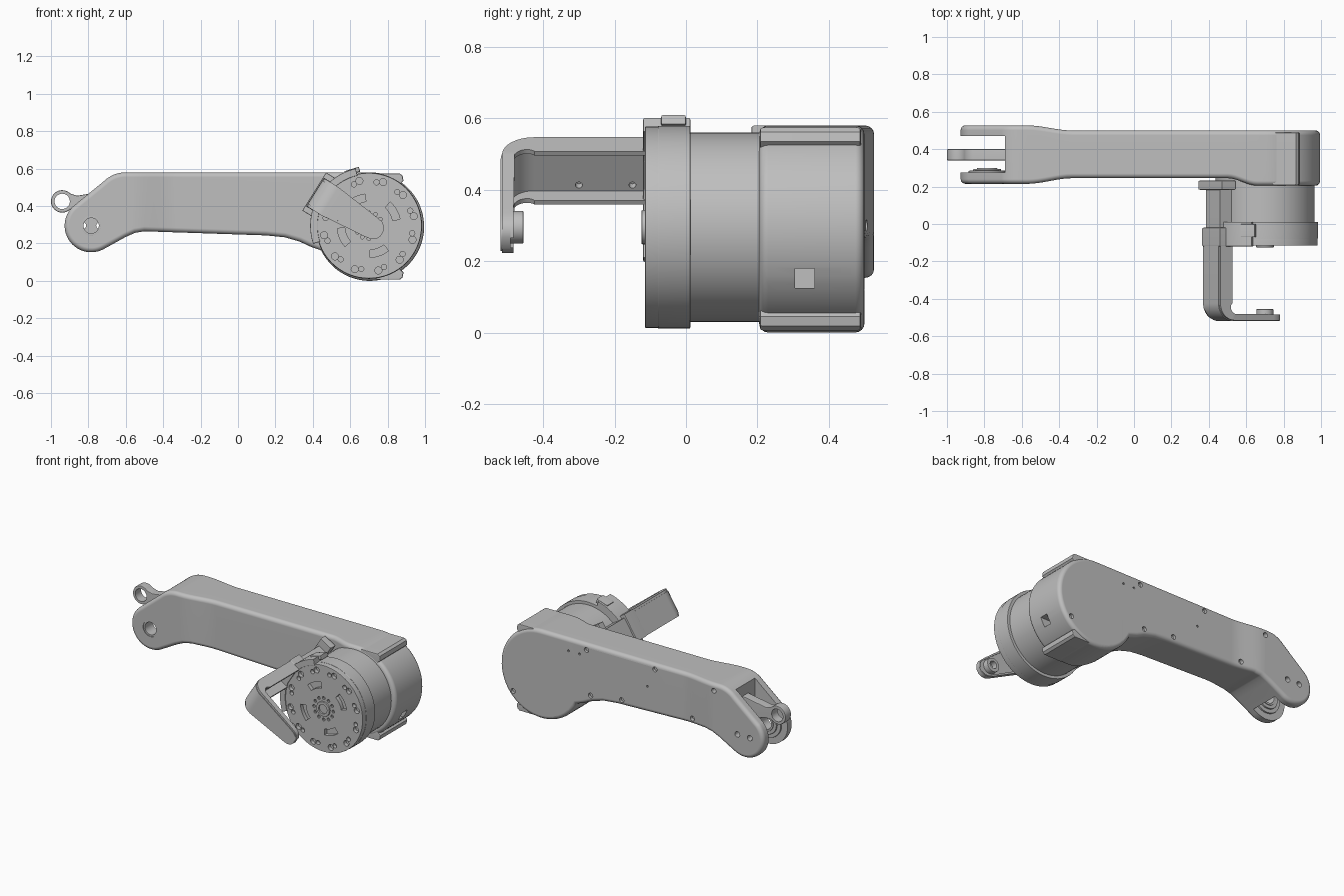
import bpy, bmesh
from math import sin, cos, radians, pi
from mathutils import Matrix, Vector

cube = bpy.data.objects.get("Cube")
if cube:
    bpy.data.objects.remove(cube, do_unlink=True)

grey = bpy.data.materials.new("machined grey")
grey.use_nodes = True
grey.diffuse_color = (0.52, 0.52, 0.52, 1)
grey.node_tree.nodes["Principled BSDF"].inputs["Base Color"].default_value = grey.diffuse_color

CX, CZ = 0.70, 0.295          # joint axis
TX, TZ = -0.785, 0.295        # fork axis
TILT = Matrix.Translation((CX, 0, CZ)) @ Matrix.Rotation(radians(-148), 4, 'Y')


def make(name, bm, matrix=None):
    bmesh.ops.recalc_face_normals(bm, faces=bm.faces)
    me = bpy.data.meshes.new(name)
    bm.to_mesh(me)
    bm.free()
    me.materials.append(grey)
    ob = bpy.data.objects.new(name, me)
    bpy.context.collection.objects.link(ob)
    if matrix:
        me.transform(matrix)
    return ob


def arc(cx, cz, r, a0, a1, n=24):
    angles = [radians(a0 + (a1 - a0) * i / n) for i in range(n + 1)]
    return [(cx + r * cos(a), cz + r * sin(a)) for a in angles]


def prism_mesh(pts, y0, y1, bevel=0.0, seg=2):
    """Extrude an x-z outline along y and round both rims."""
    bm = bmesh.new()
    front = [bm.verts.new((x, y0, z)) for x, z in pts]
    back = [bm.verts.new((x, y1, z)) for x, z in pts]
    caps = [bm.faces.new(front), bm.faces.new(back[::-1])]
    for i in range(len(pts)):
        j = (i + 1) % len(pts)
        bm.faces.new((front[i], back[i], back[j], front[j]))
    bmesh.ops.recalc_face_normals(bm, faces=bm.faces)
    if bevel:
        rims = list({e for f in caps for e in f.edges})
        bmesh.ops.bevel(bm, geom=rims, offset=bevel, segments=seg, profile=0.5, affect='EDGES')
    return bm


def prism(name, pts, y0, y1, bevel=0.0, matrix=None):
    return make(name, prism_mesh(pts, y0, y1, bevel), matrix)


def cyl(name, x, z, r, y0, y1, bevel=0.0, n=32):
    return prism(name, arc(x, z, r, 0, 360, n)[:-1], y0, y1, bevel)


def box(name, x, y, z, matrix=None, bevel=0.006):
    pts = [(x[0], z[0]), (x[1], z[0]), (x[1], z[1]), (x[0], z[1])]
    return prism(name, pts, y[0], y[1], bevel, matrix)


def cut(ob, cutters):
    """Subtract the cutters and discard them."""
    bm = bmesh.new()
    for c in cutters:
        bm.from_mesh(c.data)
        bpy.data.objects.remove(c, do_unlink=True)
    tool = make("cutter", bm)
    tool.hide_render = True
    mod = ob.modifiers.new("cut", 'BOOLEAN')
    mod.object, mod.operation, mod.solver = tool, 'DIFFERENCE', 'EXACT'
    mod.use_self = True
    bpy.context.view_layer.objects.active = ob
    bpy.ops.object.modifier_apply(modifier=mod.name)
    bpy.data.objects.remove(tool, do_unlink=True)
    return ob


def tube(name, x, z, r, hole, y0, y1, bevel=0.0):
    return cut(cyl(name, x, z, r, y0, y1, bevel), [cyl("c", x, z, hole, y0 - 0.1, y1 + 0.1)])


def step(x, a, b):
    t = min(max((x - a) / (b - a), 0), 1)
    return t * t * (3 - 2 * t)


# Long arm housing: outline with a large round end and a drooping fork end
outline = arc(CX + 0.005, 0.29, 0.29, 206, 450, 48) + arc(-0.60, 0.41, 0.17, 90, 135, 8)
outline += arc(TX, TZ, 0.142, 135, 300, 24)
outline += [(-0.60, 0.235), (-0.55, 0.257), (-0.50, 0.265), (0.15, 0.243),
            (0.25, 0.233), (0.33, 0.21), (0.39, 0.182)]
bm = prism_mesh(outline, 0.21, 0.50, 0.025, 4)
for a, b in ((-0.57, -0.33), (0.50, 0.66)):
    for i in range(9):
        bmesh.ops.bisect_plane(bm, geom=bm.verts[:] + bm.edges[:] + bm.faces[:],
                               plane_co=(a + (b - a) * i / 8, 0, 0), plane_no=(1, 0, 0))
for v in bm.verts:
    s, e = step(v.co.x, -0.57, -0.33), step(v.co.x, 0.50, 0.66)
    if v.co.y > 0.35:
        v.co.y += 0.027 * (1 - s)
    else:
        v.co.y += 0.005 + 0.03 * s - 0.04 * e
arm = make("arm_housing", bm)
cutters = [box("c", (-1.1, -0.69), (0.275, 0.47), (0, 0.7), bevel=0),
           cyl("c", TX, TZ, 0.052, 0.15, 0.30),
           box("c", (0.90, 1.05), (0.305, 0.36), (0.125, 0.18), bevel=0)]
for x in (-0.83, -0.74):
    cutters.append(cyl("c", x, TZ, 0.018, 0.46, 0.60, n=16))
for x, z in ((0.37, 0.54), (-0.125, 0.545), (-0.57, 0.535), (-0.40, 0.30),
             (0.115, 0.28), (0.34, 0.25), (0.90, 0.13)):
    cutters.append(cyl("c", x, z, 0.016, 0.482, 0.60, n=16))
for x, z in ((0.50, 0.50), (0.42, 0.50), (-0.07, 0.42)):
    cutters.append(cyl("c", x, z, 0.007, 0.482, 0.60, n=10))
cut(arm, cutters)

# Clip lugs at the upper and lower corners of the round end
lug = [(0.74, 0.21), (0.74, 0.284), (0.865, 0.284), (0.88, 0.272), (0.885, 0.245), (0.85, 0.21)]
for side, sign in (("upper", 1), ("lower", -1)):
    prism(side + "_clip_lug", [(x, 0.29 + sign * z) for x, z in lug], 0.207, 0.49, 0.008)

# Fork bearing and its inner boss
tube("fork_bearing", TX, TZ, 0.054, 0.041, 0.218, 0.30, 0.004)
tube("fork_boss", TX, TZ, 0.10, 0.05, 0.27, 0.285, 0.005)
tube("fork_race", TX, TZ, 0.075, 0.05, 0.28, 0.295, 0.004)

# Link with an eyelet, held between the fork tines
link = arc(-0.94, 0.425, 0.06, 45, 315) + [(-0.86, 0.385), (-0.65, 0.34), (-0.65, 0.49), (-0.86, 0.455)]
cut(prism("eyelet_link", link, 0.34, 0.40, 0.006), [cyl("c", -0.94, 0.425, 0.041, 0.2, 0.6)])

# Motor drum and flange
cyl("motor_drum", CX, CZ, 0.265, -0.02, 0.25, 0, 64)
cyl("flange_ring", CX, CZ, 0.284, -0.079, 0.012, 0.003, 64)
disc = cyl("output_disc", CX, CZ, 0.282, -0.115, -0.07, 0.003, 64)
cutters = []


def polar(r, deg):
    return CX + r * cos(radians(deg)), CZ + r * sin(radians(deg))


for i in range(12):
    d = 30 * i + 12
    for r, off, size in ((0.245, 0, 0.019), (0.235, 8, 0.014)):
        cutters.append(cyl("c", *polar(r, d + off), size, -0.2, -0.090, n=14))
    cutters.append(cyl("c", *polar(0.07, 30 * i), 0.010, -0.2, -0.10, n=10))
for d in (30, 115, 203, 290):
    slot = arc(CX, CZ, 0.17, d - 18, d + 18, 8) + arc(CX, CZ, 0.13, d + 18, d - 18, 8)
    cutters.append(prism("c", slot, -0.2, -0.090))
cut(disc, cutters)
tube("output_hub", CX, CZ, 0.048, 0.03, -0.125, -0.08, 0.004)

# Collar hugging the flange, with the bracket root
collar = arc(CX, CZ, 0.314, 103, 198) + arc(CX, CZ, 0.275, 198, 103)
prism("collar", collar, -0.12, 0.012, 0.004)
box("collar_lug", (0.29, 0.317), (-0.07, 0.0), (-0.04, 0.04),
    Matrix.Translation((CX, 0, CZ)) @ Matrix.Rotation(radians(-107), 4, 'Y'))
box("bracket_root", (0.27, 0.34), (-0.12, -0.02), (-0.09, 0.09), TILT)
box("bracket_spine", (0.255, 0.328), (-0.10, 0.20), (-0.07, 0.07), TILT)
box("bracket_tab", (0.26, 0.345), (0.183, 0.232), (-0.12, 0.12), TILT)

# Hooked bracket: path of (radius, y, half width, rim depth), swept as a channel with two rims
R = 0.09
path = [(0.335, -0.08, 0.088, 0.075), (0.335, -0.25, 0.088, 0.075)]
path += [(0.335 - R + R * cos(a * pi / 16), -0.515 + R - R * sin(a * pi / 16),
          0.088, 0.075 - 0.005 * a) for a in range(9)]
path += [(-0.02, -0.515, 0.06, 0.032), (-0.05, -0.515, 0.054, 0.032),
         (-0.07, -0.515, 0.041, 0.032), (-0.082, -0.515, 0.018, 0.032)]


def strip(name, v0, v1, d0, d1=None):
    """Sweep a band of the bracket; without d1 it reaches the rim depth."""
    bm = bmesh.new()
    rings = []
    for i, (u, y, w, rim) in enumerate(path):
        p, q = path[max(i - 1, 0)], path[min(i + 1, len(path) - 1)]
        t = Vector((q[0] - p[0], q[1] - p[1])).normalized()
        n = Vector((t.y, -t.x))      # points to the inside of the hook
        inner = rim if d1 is None else d1
        rings.append([bm.verts.new((u + n.x * d, y + n.y * d, w * v))
                      for v, d in ((v0, d0), (v1, d0), (v1, inner), (v0, inner))])
    for a, b in zip(rings, rings[1:]):
        for k in range(4):
            m = (k + 1) % 4
            bm.faces.new((a[k], a[m], b[m], b[k]))
    bm.faces.new(rings[0])
    bm.faces.new(rings[-1][::-1])
    return make(name, bm, TILT)


plate = strip("bracket_plate", -1, 1, 0, 0.024)
holes = []
turn = Matrix.Rotation(radians(90), 4, 'Z')
for y in (-0.30, -0.15):
    for v in (-0.055, 0.055):
        c = cyl("c", 0, 0, 0.010, -0.5, -0.2, n=12)
        c.data.transform(TILT @ Matrix.Translation((0, y, v)) @ turn)
        holes.append(c)
cut(plate, holes)
strip("upper_bracket_rim", -1, -0.84, 0.02)
strip("lower_bracket_rim", 0.84, 1, 0.02)
strip("bracket_face_panel", -0.84, 0.84, -0.004, 0.002)
tube("bracket_boss", CX, CZ, 0.046, 0.025, -0.50, -0.455, 0.004)

# Smooth shading with crisp edges and flat broad faces
for ob in bpy.context.scene.objects:
    if ob.type == 'MESH' and grey.name in ob.data.materials:
        with bpy.context.temp_override(active_object=ob, object=ob, selected_objects=[ob],
                                       selected_editable_objects=[ob]):
            bpy.ops.object.shade_smooth_by_angle(angle=radians(32))
        ob.modifiers.new("flat faces", 'WEIGHTED_NORMAL').keep_sharp = True
